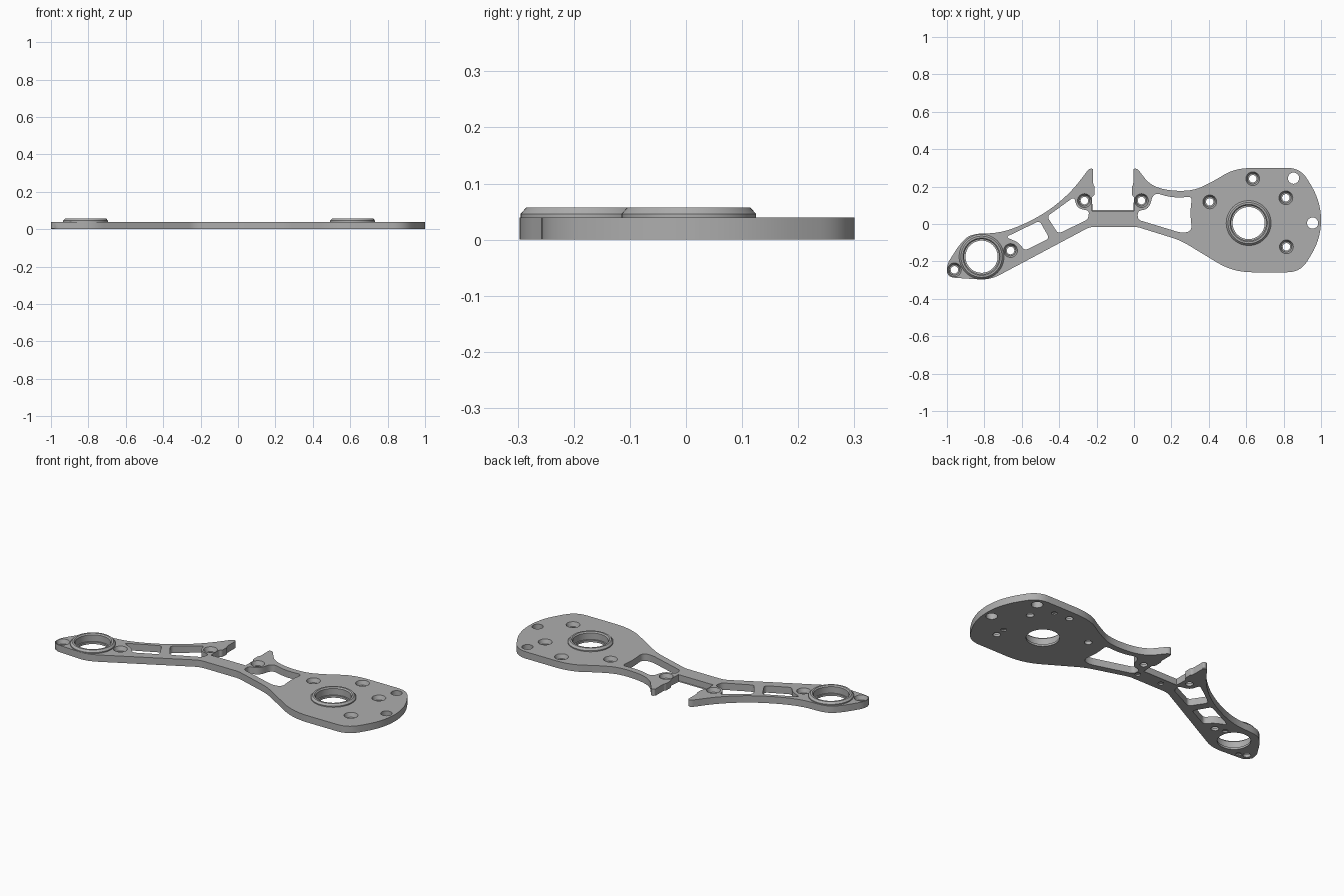
import bpy, bmesh, math
from mathutils import Vector

cube = bpy.data.objects.get("Cube")
if cube:
    bpy.data.objects.remove(cube, do_unlink=True)

# Single grey material
grey = bpy.data.materials.new("plain_grey")
grey.use_nodes = True
COLOUR = (0.42, 0.42, 0.42, 1)
grey.diffuse_color = COLOUR
bsdf = grey.node_tree.nodes["Principled BSDF"]
bsdf.inputs["Base Color"].default_value = COLOUR
bsdf.inputs["Roughness"].default_value = 0.6

THICK = 0.04


def rounded(points, steps=7):
    """Replace each corner (x, y, cut) by a smooth curve starting 'cut' away from it."""
    out = []
    n = len(points)
    for i, (x, y, cut) in enumerate(points):
        p = Vector((x, y))
        a = Vector(points[i - 1][:2]) - p
        b = Vector(points[(i + 1) % n][:2]) - p
        if cut == 0:
            out.append(p)
            continue
        a = p + a.normalized() * min(cut, a.length * 0.495)
        b = p + b.normalized() * min(cut, b.length * 0.495)
        for k in range(steps + 1):
            t = k / steps
            out.append(a * (1 - t) ** 2 + p * 2 * t * (1 - t) + b * t * t)
    return out


def prism(bm, loop, z0, z1):
    """Add an upright solid with the given outline; return its bottom edges."""
    low = [bm.verts.new((p.x, p.y, z0)) for p in loop]
    high = [bm.verts.new((p.x, p.y, z1)) for p in loop]
    bottom = bm.faces.new(low)
    bm.faces.new(high)
    n = len(loop)
    for i in range(n):
        j = (i + 1) % n
        bm.faces.new((low[i], low[j], high[j], high[i]))
    return list(bottom.edges)


def lathe(bm, centre, profile, closed=False, seg=40):
    """Revolve (radius, z) pairs about a vertical axis, capped or as a closed ring."""
    cx, cy = centre
    rings = []
    for r, z in profile:
        rings.append([bm.verts.new((cx + r * math.cos(math.tau * i / seg),
                                    cy + r * math.sin(math.tau * i / seg), z))
                      for i in range(seg)])
    pairs = list(zip(rings, rings[1:]))
    if closed:
        pairs.append((rings[-1], rings[0]))
    else:
        bm.faces.new(rings[0])
        bm.faces.new(rings[-1])
    for lo, hi in pairs:
        for i in range(seg):
            j = (i + 1) % seg
            bm.faces.new((lo[i], lo[j], hi[j], hi[i]))


def make_object(name, bm):
    bmesh.ops.recalc_face_normals(bm, faces=bm.faces[:])
    mesh = bpy.data.meshes.new(name)
    bm.to_mesh(mesh)
    bm.free()
    mesh.materials.append(grey)
    ob = bpy.data.objects.new(name, mesh)
    bpy.context.collection.objects.link(ob)
    return ob


def activate(ob):
    bpy.ops.object.select_all(action='DESELECT')
    ob.select_set(True)
    bpy.context.view_layer.objects.active = ob


# Plate outline, clockwise from the narrow tip
outline = [
    (-1, -.215, .03), (-.93, -.105, .05), (-.87, -.05, .08), (-.7, -.05, 1),
    (-.49, .045, 1), (-.34, .165, 1), (-.24, .296, .015), (-.218, .296, .01),
    (-.218, .21, .01), (-.21, .2, .01), (-.21, .155, .01), (-.225, .145, .01),
    (-.225, .07, 0), (0, .07, 0),
    (0, .145, .01), (-.012, .155, .01), (-.012, .2, .01), (-.004, .21, .01),
    (-.004, .296, .01), (.018, .296, .015), (.1, .19, 1), (.3, .17, 1),
    (.42, .225, 1), (.54, .3, .1), (.89, .3, .07), (1, .12, 1), (1, -.08, 1),
    (.89, -.258, .07), (.53, -.258, .1), (.25, -.088, .05), (.015, -.015, .02),
    (-.235, -.015, .03), (-.77, -.3, .06), (-1, -.285, .045),
]
bm = bmesh.new()
rim = prism(bm, rounded(outline), 0, THICK)
bmesh.ops.bevel(bm, geom=rim, offset=0.004, segments=1, affect='EDGES')
plate = make_object("plate", bm)

# Weight-saving windows
windows = [
    [(-.685, -.07, .02), (-.505, .017, .02), (-.452, -.077, .02),
     (-.585, -.142, .02), (-.615, -.1, .03)],
    [(-.465, .04, .02), (-.32, .145, .02), (-.305, .085, .03),
     (-.24, .07, .015), (-.245, .025, .02), (-.405, -.052, .02)],
    [(.02, .07, .02), (.08, .08, .04), (.105, .17, .04), (.2, .14, .1),
     (.31, .145, .02), (.3, .06, .1), (.31, -.035, .03), (.26, -.05, .04),
     (.02, .023, .02)],
]
bm = bmesh.new()
for w in windows:
    prism(bm, rounded(w), -.05, .1)

# Countersunk screw holes
screws = [(-.96, -.245), (-.66, -.142), (-.265, .125), (.04, .125),
          (.405, .118), (.635, .242), (.812, .14), (.815, -.122)]
for c in screws:
    lathe(bm, c, [(.02, -.05), (.02, .016), (.028, .016), (.037, THICK), (.037, .1)], seg=24)

# Plain through holes
for c in [(.853, .245), (.955, .005)]:
    lathe(bm, c, [(.03, -.05), (.03, .1)], seg=28)

# Shallow locating holes underneath
for c in [(.73, .235), (.82, -.06), (0, .03), (-.15, .035), (-.715, -.127), (-.92, -.264)]:
    lathe(bm, c, [(.015, -.05), (.015, .008)], seg=20)

# Stepped bores for the two hubs
hubs = {"large_end_hub": (.613, .005), "small_end_hub": (-.815, -.175)}
for c in hubs.values():
    lathe(bm, c, [(.086, -.05), (.086, .012), (.101, .012), (.101, .1)], seg=56)

cutter = make_object("hole_cutter", bm)
cutter.hide_render = True

# Cut everything out of the plate
activate(plate)
cut = plate.modifiers.new("holes", 'BOOLEAN')
cut.operation = 'DIFFERENCE'
cut.solver = 'EXACT'
cut.object = cutter
bpy.ops.object.modifier_apply(modifier=cut.name)
bpy.data.objects.remove(cutter, do_unlink=True)
bpy.ops.object.shade_smooth_by_angle(angle=math.radians(30))

# Raised chamfered hub collars
for name, c in hubs.items():
    bm = bmesh.new()
    lathe(bm, c, [(.102, .012), (.102, .036), (.12, .036), (.12, .046), (.11, .057),
                  (.1, .057), (.094, .05), (.094, .012)], closed=True, seg=56)
    hub = make_object(name, bm)
    activate(hub)
    bpy.ops.object.shade_smooth_by_angle(angle=math.radians(30))
